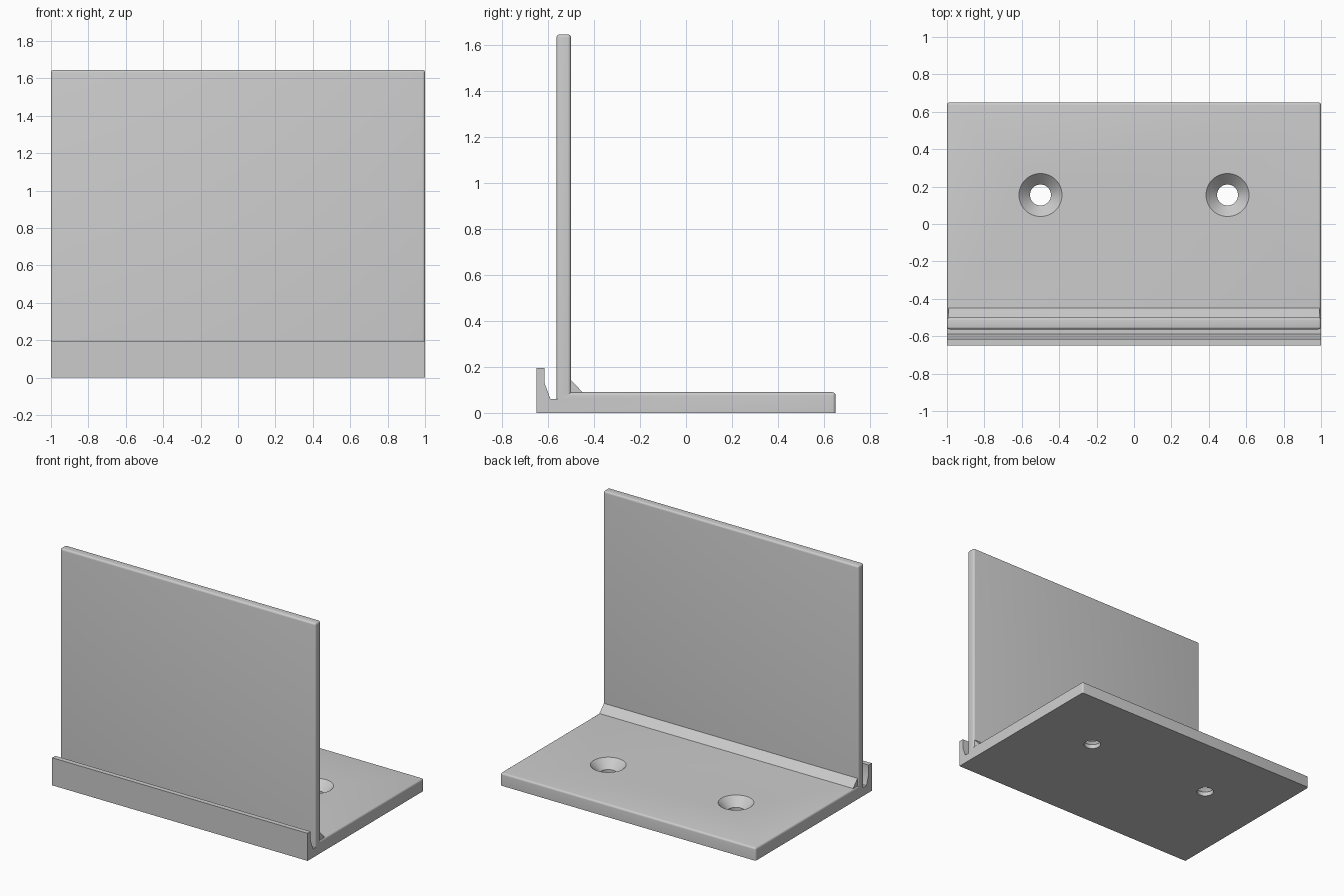
import bpy, bmesh
from mathutils import Vector

cube = bpy.data.objects.get("Cube")
if cube:
    bpy.data.objects.remove(cube, do_unlink=True)

grey = bpy.data.materials.new("plain grey")
grey.use_nodes = True
COLOUR = (0.6, 0.6, 0.6, 1)
grey.diffuse_color = COLOUR
grey.node_tree.nodes["Principled BSDF"].inputs["Base Color"].default_value = COLOUR

ROUND = 0.014


def extrude_profile(name, points, half_width, rounded=None):
    """Extrude a (y, z) profile along x and round the edges chosen by a rule."""
    bm = bmesh.new()
    face = bm.faces.new([bm.verts.new((-half_width, y, z)) for y, z in points])
    out = bmesh.ops.extrude_face_region(bm, geom=[face])
    moved = [v for v in out["geom"] if isinstance(v, bmesh.types.BMVert)]
    bmesh.ops.translate(bm, vec=(2 * half_width, 0, 0), verts=moved)
    bmesh.ops.recalc_face_normals(bm, faces=bm.faces)
    if rounded:
        edges = [e for e in bm.edges if rounded(*(v.co for v in e.verts))]
        bmesh.ops.bevel(bm, geom=edges, offset=ROUND, segments=4, profile=0.5,
                        affect='EDGES', clamp_overlap=True)
    mesh = bpy.data.meshes.new(name)
    bm.to_mesh(mesh)
    bm.free()
    mesh.materials.append(grey)
    obj = bpy.data.objects.new(name, mesh)
    bpy.context.collection.objects.link(obj)
    return obj


def smooth(obj):
    bpy.ops.object.select_all(action='DESELECT')
    obj.select_set(True)
    bpy.context.view_layer.objects.active = obj
    bpy.ops.object.shade_smooth_by_angle(angle=0.52)


BACK, BASE_TOP, GROOVE = 0.65, 0.09, 0.06
WALL_FRONT, WALL_BACK, WALL_TOP = -0.563, -0.5, 1.645
WALL_MID = (WALL_FRONT + WALL_BACK) / 2


# Base plate with the front lip and groove
def base_edge(a, b):
    top = min(a.z, b.z) > BASE_TOP - 0.001 and min(a.y, b.y) > WALL_MID - 0.001
    rear = min(a.y, b.y) > BACK - 0.001 and abs(a.x - b.x) < 0.001
    return (top and max(a.y, b.y) > BACK - 0.001) or (rear and abs(a.z - b.z) > 0.01)


base = extrude_profile("base_plate", [
    (-BACK, 0), (BACK, 0), (BACK, BASE_TOP), (WALL_MID, BASE_TOP),
    (WALL_MID, GROOVE), (-0.589, GROOVE), (-0.615, 0.13),
    (-0.615, 0.195), (-BACK, 0.195)], 1, base_edge)

# Upright wall, rounded everywhere but at the foot
wall = extrude_profile("upright_wall", [
    (WALL_FRONT, GROOVE), (WALL_BACK, GROOVE),
    (WALL_BACK, WALL_TOP), (WALL_FRONT, WALL_TOP)], 1,
    lambda a, b: max(a.z, b.z) > 1)

# Sloped brace along the inside corner
brace = extrude_profile("corner_brace", [
    (WALL_BACK - 0.01, BASE_TOP - 0.01), (-0.44, BASE_TOP - 0.01),
    (-0.45, BASE_TOP), (WALL_BACK, 0.143), (WALL_BACK - 0.01, 0.153)], 0.993)

# Countersunk screw holes
for x in (-0.5, 0.5):
    bm = bmesh.new()
    rings = []
    for radius, z in ((0.056, -0.05), (0.056, 0.03), (0.115, BASE_TOP), (0.115, 0.2)):
        ring = bmesh.ops.create_circle(bm, segments=64, radius=radius)["verts"]
        bmesh.ops.translate(bm, vec=Vector((x, 0.155, z)), verts=ring)
        rings.append(ring)
    for low, high in zip(rings, rings[1:]):
        for i in range(len(low)):
            j = (i + 1) % len(low)
            bm.faces.new((low[i], low[j], high[j], high[i]))
    bm.faces.new(rings[0])
    bm.faces.new(rings[-1])
    bmesh.ops.recalc_face_normals(bm, faces=bm.faces)
    mesh = bpy.data.meshes.new("hole_cutter")
    bm.to_mesh(mesh)
    bm.free()
    mesh.materials.append(grey)
    cutter = bpy.data.objects.new("hole_cutter", mesh)
    bpy.context.collection.objects.link(cutter)
    cutter.hide_render = True
    cut = base.modifiers.new("screw_hole", 'BOOLEAN')
    cut.operation, cut.solver, cut.object = 'DIFFERENCE', 'EXACT', cutter
    bpy.context.view_layer.objects.active = base
    bpy.ops.object.modifier_apply(modifier=cut.name)
    bpy.data.objects.remove(cutter, do_unlink=True)

for part in (base, wall):
    smooth(part)
